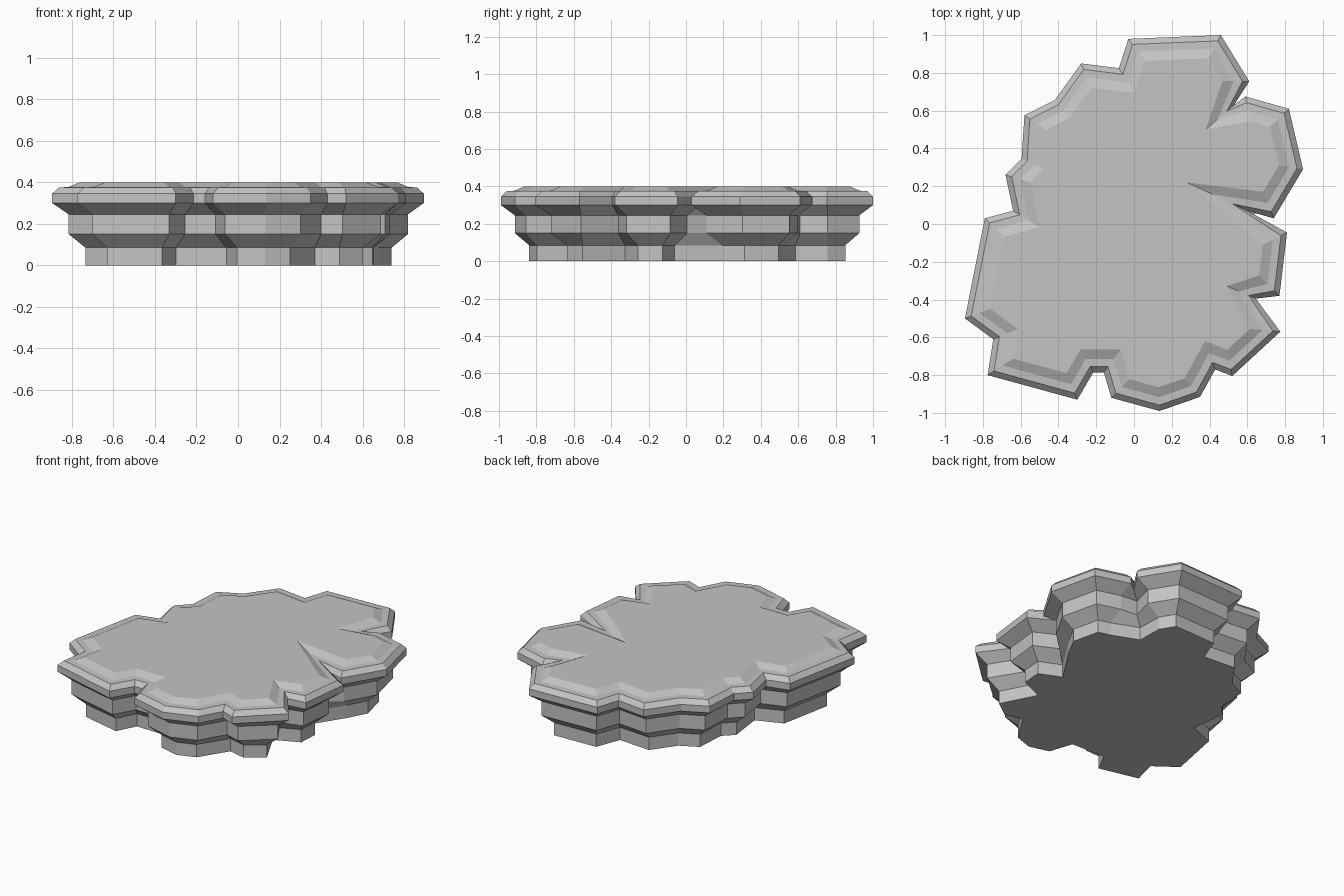
import bpy
import bmesh
from mathutils import Vector

cube = bpy.data.objects.get("Cube")
if cube:
    bpy.data.objects.remove(cube, do_unlink=True)

# Stone colour
stone = bpy.data.materials.new("stone_grey")
stone.use_nodes = True
GREY = (0.55, 0.55, 0.55, 1)
stone.diffuse_color = GREY
stone.node_tree.nodes["Principled BSDF"].inputs["Base Color"].default_value = GREY

# Widest outline of the slab, clockwise from the back
outline = [Vector(p) for p in (
    (-.03, .98), (.46, 1), (.61, .755), (.53, .63), (.59, .675), (.82, .61),
    (.895, .29), (.74, .03), (.6, .07), (.81, -.045), (.77, -.38),
    (.645, -.395), (.775, -.57), (.52, -.805), (.43, -.77), (.35, -.915),
    (.135, -.99), (-.12, -.92), (-.16, -.785), (-.215, -.785), (-.3, -.93),
    (-.775, -.8), (-.745, -.61), (-.895, -.5), (-.79, .03), (-.64, .07),
    (-.68, .26), (-.595, .345), (-.58, .575), (-.42, .655), (-.28, .85),
    (-.08, .825))]

# The two deep clefts retreat differently above and below the rim
BACK_CLEFT, SIDE_CLEFT = 3, 8
clefts = {
    "lower": {BACK_CLEFT: Vector((-.6, -.3)), SIDE_CLEFT: Vector((-.6, -.9))},
    "upper": {BACK_CLEFT: Vector((-1.25, -1.08)), SIDE_CLEFT: Vector((-2.67, 1.25))},
}
limits = {"lower": 1.2, "upper": 1.4}


def inward(i, side):
    """Mitred inward direction of outline corner i, with limited length."""
    if i in clefts[side]:
        return clefts[side][i]
    before, here, after = outline[i - 1], outline[i], outline[(i + 1) % len(outline)]
    a, b = (here - before).normalized(), (after - here).normalized()
    n1, n2 = Vector((a.y, -a.x)), Vector((b.y, -b.x))
    mitre = (n1 + n2) / max(1 + n1.dot(n2), 0.05)
    return mitre.normalized() * min(mitre.length, limits[side])


# Stepped tiers: height, inset, side of the rim
tiers = [(0, .145, "lower"), (.085, .145, "lower"), (.15, .072, "lower"),
         (.245, .072, "lower"), (.3, 0, "lower"), (.345, 0, "upper"),
         (.375, .03, "upper"), (.377, .07, "upper"), (.4, .12, "upper")]

bm = bmesh.new()
rings = []
for z, inset, side in tiers:
    ring = []
    for i, p in enumerate(outline):
        q = p + inward(i, side) * inset
        ring.append(bm.verts.new((q.x, q.y, z)))
    rings.append(ring)

# Walls between neighbouring tiers, then the flat caps
count = len(outline)
for low, high in zip(rings, rings[1:]):
    for i in range(count):
        j = (i + 1) % count
        bm.faces.new((low[j], low[i], high[i], high[j]))
bm.faces.new(rings[0])
bm.faces.new(rings[-1][::-1])
bm.normal_update()

mesh = bpy.data.meshes.new("stone_platform")
bm.to_mesh(mesh)
bm.free()
mesh.materials.append(stone)
platform = bpy.data.objects.new("stone_platform", mesh)
bpy.context.collection.objects.link(platform)
